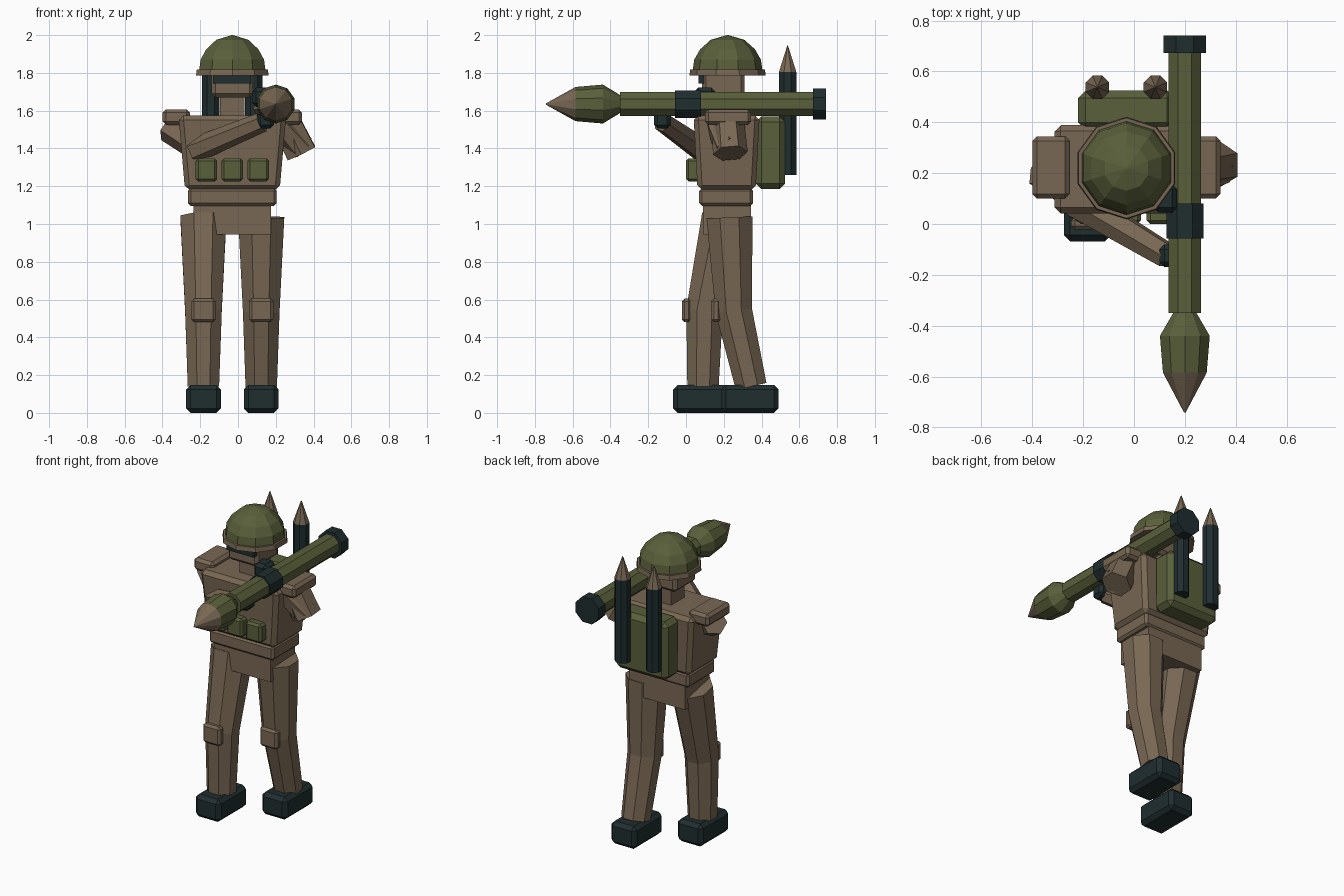
import bpy, bmesh, math
from mathutils import Vector

if "Cube" in bpy.data.objects:
    bpy.data.objects.remove(bpy.data.objects["Cube"])


def material(name, rgb):
    m = bpy.data.materials.new(name)
    m.diffuse_color = (*rgb, 1)
    m.use_nodes = True
    m.node_tree.nodes["Principled BSDF"].inputs["Base Color"].default_value = m.diffuse_color
    return m


BROWN = material("uniform brown", (0.19, 0.137, 0.088))
OLIVE = material("olive green", (0.1, 0.115, 0.043))
DARK = material("dark teal", (0.014, 0.026, 0.028))
CX, CY = -0.03, 0.22  # body centre


def finish(bm, name, mat, bevel=0):
    bmesh.ops.recalc_face_normals(bm, faces=bm.faces)
    me = bpy.data.meshes.new(name)
    bm.to_mesh(me)
    bm.free()
    ob = bpy.data.objects.new(name, me)
    bpy.context.collection.objects.link(ob)
    me.materials.append(mat)
    if bevel:
        mod = ob.modifiers.new("bevel", "BEVEL")
        mod.width = bevel
        mod.segments = 1
        mod.limit_method = 'ANGLE'
    return ob


def box(name, x, y, z, mat, bevel=0.0, taper=1.0):
    """Box from min/max pairs; taper scales the bottom about its centre."""
    bm = bmesh.new()
    bmesh.ops.create_cube(bm, size=1)
    c = [(a + b) / 2 for a, b in (x, y, z)]
    s = [b - a for a, b in (x, y, z)]
    for v in bm.verts:
        k = taper if v.co.z < 0 else 1
        v.co = (c[0] + v.co.x * s[0] * k, c[1] + v.co.y * s[1] * k, c[2] + v.co.z * s[2])
    return finish(bm, name, mat, bevel)


def limb(name, rings, sides, mat, axis=None):
    """Loft of polygon rings (point, flat radius); rings face axis or the path."""
    bm = bmesh.new()
    pts = [Vector(p) for p, r in rings]
    loops = []
    for i, (p, r) in enumerate(rings):
        d = Vector(axis) if axis else pts[min(i + 1, len(pts) - 1)] - pts[max(i - 1, 0)]
        d.normalize()
        u = Vector((1, 0, 0)) if abs(d.x) < 0.6 else Vector((0, 1, 0))
        u = (u - d * u.dot(d)).normalized()
        w = d.cross(u)
        rr = r / math.cos(math.pi / sides)
        ang = [2 * math.pi * (k + 0.5) / sides for k in range(sides)]
        loops.append([bm.verts.new(pts[i] + (u * math.cos(a) + w * math.sin(a)) * rr) for a in ang])
    for a, b in zip(loops, loops[1:]):
        for k in range(sides):
            n = (k + 1) % sides
            bm.faces.new((a[k], a[n], b[n], b[k]))
    bm.faces.new(loops[0])
    bm.faces.new(loops[-1])
    return finish(bm, name, mat)


def turned(name, origin, axis, profile, sides, mat):
    """Straight lathe along an axis from (distance, radius) pairs."""
    o, a = Vector(origin), Vector(axis)
    return limb(name, [(o + a * t, r) for t, r in profile], sides, mat, axis)


# Torso, belt and pelvis
box("torso", (-0.315, 0.255), (0.04, 0.39), (1.18, 1.575), BROWN, 0.025, 0.88)
box("belt", (-0.265, 0.205), (0.07, 0.355), (1.095, 1.19), BROWN, 0.015)
box("pelvis", (-0.235, 0.175), (0.09, 0.345), (0.945, 1.1), BROWN)
for i in (-1, 0, 1):
    x = CX + i * 0.137
    box("chest_pouch", (x - 0.057, x + 0.057), (0.0, 0.1), (1.225, 1.348), OLIVE, 0.014)

# Head, goggles and helmet
box("neck", (CX - 0.065, CX + 0.065), (0.15, 0.29), (1.56, 1.69), BROWN)
box("head", (CX - 0.11, CX + 0.11), (0.085, 0.31), (1.67, 1.82), BROWN, 0.02)
box("goggles", (CX - 0.1, CX + 0.1), (0.065, 0.1), (1.745, 1.79), DARK)
turned("helmet_brim", (CX, CY, 1.787), (0, 0, 1), [(0, 0.192), (0.03, 0.188)], 10, BROWN)
turned("helmet", (CX, CY, 1.81), (0, 0, 1),
       [(0, 0.176), (0.06, 0.168), (0.115, 0.138), (0.165, 0.085), (0.19, 0.004)], 10, OLIVE)

# Legs, knee pads and boots: the first leg steps forward
for side, hip, knee, ankle in ((-1, 0.205, 0.098, 0.09), (1, 0.23, 0.253, 0.345)):
    x = CX + side * 0.153
    limb("leg", [((x, hip, 1.035), 0.122), ((x, knee, 0.54), 0.097), ((x, ankle, 0.14), 0.083)], 8, BROWN)
    box("knee_pad", (x - 0.064, x + 0.064), (knee - 0.12, knee - 0.07), (0.48, 0.605), BROWN, 0.014)
    box("boot", (x - 0.092, x + 0.092), (ankle - 0.158, ankle + 0.145), (0, 0.148), DARK, 0.024)

# Shoulder pads
for side in (-1, 1):
    x = CX + side * 0.297
    box("shoulder_pad", (x - 0.073, x + 0.073), (0.1, 0.345), (1.525, 1.607), BROWN, 0.018)

# Support arm crossing the chest
limb("support_upper_arm", [((-0.36, 0.22, 1.51), 0.07), ((-0.2, 0.11, 1.4), 0.065)], 6, BROWN)
limb("support_forearm", [((-0.23, 0.09, 1.39), 0.058), ((0.13, -0.125, 1.54), 0.046)], 6, BROWN)
box("support_hand", (0.1, 0.19), (-0.17, -0.08), (1.505, 1.6), DARK, 0.02)

# Trigger arm tucked beside the torso
limb("trigger_upper_arm", [((0.25, 0.22, 1.55), 0.075), ((0.335, 0.235, 1.375), 0.08)], 6, BROWN)
limb("trigger_forearm", [((0.33, 0.23, 1.4), 0.07), ((0.12, 0.11, 1.64), 0.045)], 6, BROWN)
box("trigger_hand", (0.075, 0.17), (0.045, 0.155), (1.62, 1.722), DARK, 0.02)

# Launcher on the shoulder
AX = (0.2, 0, 1.635)
turned("launch_tube", AX, (0, 1, 0), [(-0.35, 0.064), (0.69, 0.064)], 8, OLIVE)
turned("tube_band", AX, (0, 1, 0), [(-0.057, 0.073), (0.08, 0.073)], 8, DARK)
turned("tube_rear_cap", AX, (0, 1, 0), [(0.672, 0.083), (0.742, 0.083)], 8, DARK)
turned("warhead_body", AX, (0, 1, 0), [(-0.585, 0.086), (-0.44, 0.098), (-0.34, 0.04)], 10, OLIVE)
turned("warhead_tip", AX, (0, 1, 0), [(-0.742, 0.003), (-0.585, 0.086)], 10, BROWN)

# Backpack and spare rockets
box("backpack", (-0.22, 0.16), (0.37, 0.525), (1.185, 1.57), OLIVE, 0.03)
for side in (-1, 1):
    o = (CX + side * 0.114, 0.538, 0)
    turned("spare_rocket", o, (0, 0, 1), [(1.26, 0.046), (1.805, 0.046)], 8, DARK)
    turned("spare_rocket_tip", o, (0, 0, 1), [(1.805, 0.046), (1.945, 0.002)], 8, BROWN)
